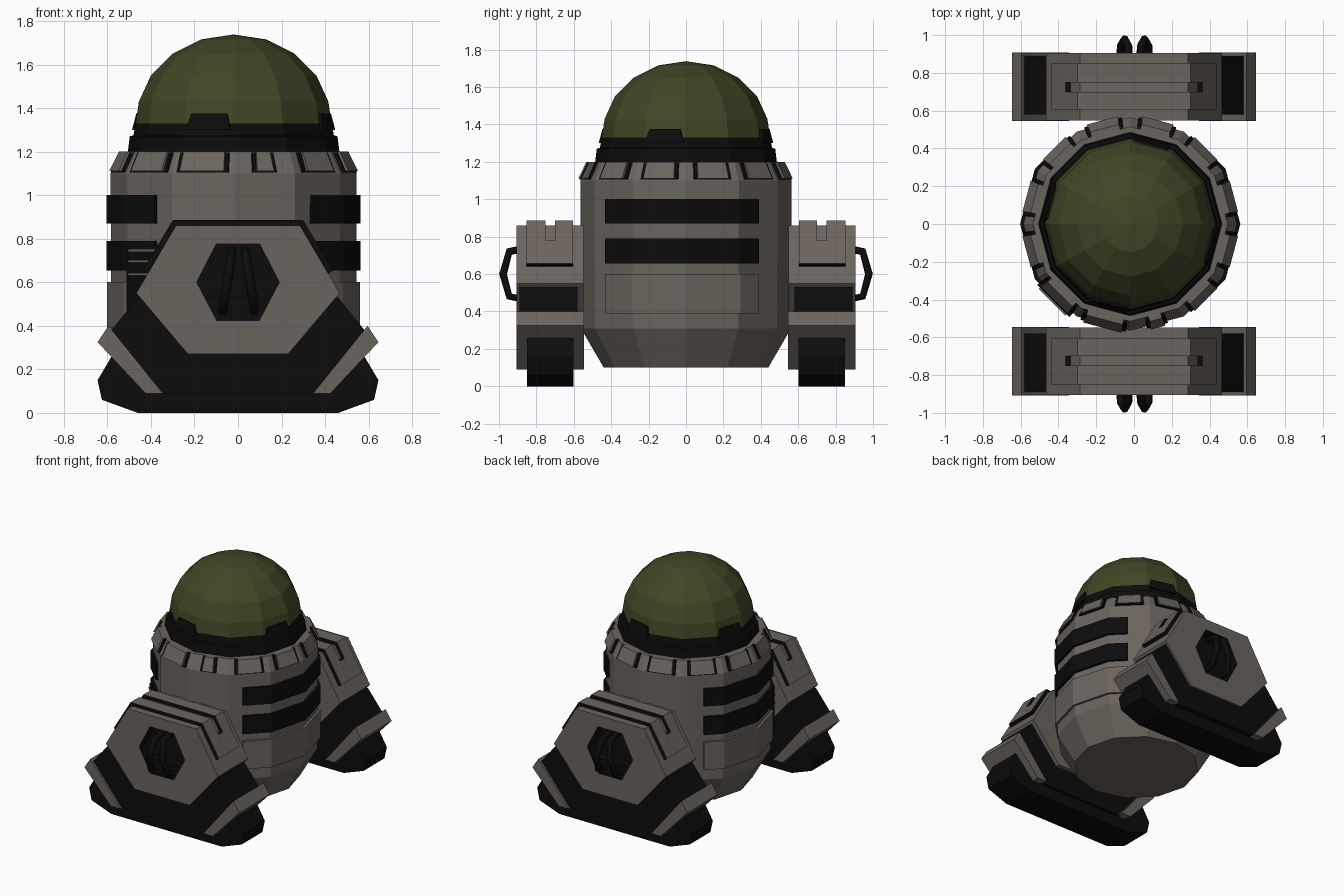
import bpy, bmesh
from math import radians, sin, cos

cube = bpy.data.objects.get("Cube")
if cube:
    bpy.data.objects.remove(cube)

CX = -0.02      # centre of the barrel body
SIDES = 12
STEP = 360 / SIDES


def material(name, rgb):
    m = bpy.data.materials.new(name)
    m.use_nodes = True
    col = (*rgb, 1)
    m.diffuse_color = col
    bsdf = m.node_tree.nodes["Principled BSDF"]
    bsdf.inputs["Base Color"].default_value = col
    bsdf.inputs["Roughness"].default_value = 0.8
    return m


GREY = material("warm grey", (0.145, 0.127, 0.108))
BLACK = material("black", (0.0035, 0.0035, 0.0035))
OLIVE = material("olive glass", (0.052, 0.061, 0.018))


def finish(name, bm, *mats):
    bmesh.ops.remove_doubles(bm, verts=bm.verts, dist=0.0005)
    bmesh.ops.recalc_face_normals(bm, faces=bm.faces)
    me = bpy.data.meshes.new(name)
    bm.to_mesh(me)
    bm.free()
    for m in mats:
        me.materials.append(m)
    ob = bpy.data.objects.new(name, me)
    bpy.context.collection.objects.link(ob)
    return ob


def lathe(name, profile, mat):
    """Twelve-sided turned part from (radius, height) points."""
    bm = bmesh.new()
    rings = []
    for r, z in profile:
        rings.append([bm.verts.new((CX + r * cos(radians(i * STEP)),
                                    r * sin(radians(i * STEP)), z))
                      for i in range(SIDES)])
    for a, b in zip(rings, rings[1:]):
        for i in range(SIDES):
            j = (i + 1) % SIDES
            bm.faces.new((a[i], a[j], b[j], b[i]))
    bm.faces.new(rings[0])
    bm.faces.new(rings[-1])
    return finish(name, bm, mat)


def prism(name, pts, place, lo, hi, *mats, rule=None):
    """Extrude an outline from lo to hi; place maps (u, v, depth) to space."""
    bm = bmesh.new()
    a = [bm.verts.new(place(u, v, lo)) for u, v in pts]
    b = [bm.verts.new(place(u, v, hi)) for u, v in pts]
    caps = [bm.faces.new(a), bm.faces.new(b)]
    n = len(pts)
    for i in range(n):
        j = (i + 1) % n
        f = bm.faces.new((a[i], a[j], b[j], b[i]))
        if rule:
            f.material_index = rule(i)
    if rule:
        for f in caps:
            f.material_index = rule(-1)
    return finish(name, bm, *mats)


def plate(name, angle, z0, z1, w0, w1, r0, r1, thick, mat):
    """Plate on a body face: bottom/top widths and face distances."""
    c, s = cos(radians(angle)), sin(radians(angle))

    def place(u, v, d):
        r = r0 + (r1 - r0) * (v - z0) / (z1 - z0) + d
        return (CX + r * c - u * s, r * s + u * c, v)
    pts = [(-w0 / 2, z0), (w0 / 2, z0), (w1 / 2, z1), (-w1 / 2, z1)]
    return prism(name, pts, place, -0.02, thick, mat)


def wrap(name, z0, z1, a0, a1, r_in, r_out, side, mat):
    """Band that follows the body's flat faces between two angles."""
    angles = [a0] + [a for a in range(-180, 181, 30) if a0 < a < a1] + [a1]

    def point(a, r):
        k = r * cos(radians(STEP / 2)) / cos(radians(a % STEP - STEP / 2))
        return k * cos(radians(a)), k * sin(radians(a))
    pts = [point(a, r_out) for a in angles]
    pts += [point(a, r_in) for a in reversed(angles)]
    return prism(name, pts, lambda u, v, d: (CX + side * u, v, d), z0, z1, mat)


# Body, collar and dome
lathe("body", [(0.44, 0.1), (0.562, 0.31), (0.565, 1.1), (0.515, 1.2)], GREY)
lathe("collar", [(0.487, 1.19), (0.477, 1.27), (0.46, 1.275), (0.45, 1.33)], BLACK)
lathe("dome", [(0.45, 1.33), (0.435, 1.43), (0.38, 1.55), (0.28, 1.65),
               (0.15, 1.715), (0.0, 1.738)], OLIVE)
for a in range(75, 360, 90):
    plate("collar_tab", a, 1.3, 1.375, 0.21, 0.17, 0.44, 0.425, 0.015, BLACK)

# Shoulder panels with dark frames
for i in range(SIDES):
    a = 15 + i * STEP
    w = {285: 0.08, 255: 0.21, 225: 0.2}.get(a, 0.17)
    plate("panel_frame", a, 1.105, 1.197, w + 0.035, w + 0.02, 0.546, 0.503, 0.012, BLACK)
    plate("shoulder_panel", a, 1.112, 1.2, w, w - 0.015, 0.546, 0.503, 0.022, GREY)

# Side bands and lower side panels
for side in (1, -1):
    for z0, z1 in ((0.87, 1.0), (0.655, 0.79)):
        wrap("side_band", z0, z1, -50, 44, 0.54, 0.583, side, BLACK)
    wrap("side_panel", 0.39, 0.6, -50, 44, 0.54, 0.581, side, GREY)

# Service hatch
plate("hatch", 225, 0.4, 0.77, 0.24, 0.24, 0.55, 0.55, 0.027, BLACK)
for z in (0.63, 0.69, 0.74):
    plate("hatch_bar", 225, z, z + 0.012, 0.2, 0.2, 0.57, 0.57, 0.015, GREY)


def mirrored(half):
    return half + [(-x, z) for x, z in reversed(half)]


HEX = mirrored([(0.23, 0.27), (0.467, 0.55), (0.285, 0.86)])
HOLE = mirrored([(0.098, 0.425), (0.19, 0.6), (0.1, 0.775)])
UPPER = mirrored([(0.36, 0.09), (0.585, 0.375), (0.46, 0.53)])
FOOT = mirrored([(0.46, 0), (0.625, 0.06), (0.645, 0.15), (0.58, 0.26), (0.4, 0.27)])
GUARD = [(0.345, 0.09), (0.425, 0.09), (0.645, 0.325), (0.595, 0.4)]
BAND = [(0.438, 0.655), (0.299, 0.885), (-0.299, 0.885), (-0.438, 0.655),
        (-0.415, 0.64), (-0.285, 0.86), (0.285, 0.86), (0.415, 0.64)]
BAND_END = [(0.438, 0.655), (0.363, 0.78), (0.335, 0.775), (0.415, 0.64)]


def hex_housing(place):
    """Hexagonal block with a dark hexagonal recess in its outer face."""
    bm = bmesh.new()

    def ring(pts, d):
        return [bm.verts.new(place(u, v, d)) for u, v in pts]
    loops = [ring(HEX, 0.548), ring(HEX, 0.905), ring(HOLE, 0.905), ring(HOLE, 0.82)]
    bm.faces.new(loops[0])
    bm.faces.new(loops[-1]).material_index = 1
    for k, (a, b) in enumerate(zip(loops, loops[1:])):
        for i in range(6):
            j = (i + 1) % 6
            f = bm.faces.new((a[i], a[j], b[j], b[i]))
            f.material_index = int(k == 2)
    finish("leg_housing", bm, GREY, BLACK)


def handle(s, side):
    """Bent bar inside the recess."""
    cu = bpy.data.curves.new("handle", "CURVE")
    cu.dimensions = "3D"
    cu.bevel_depth = 0.022
    cu.bevel_resolution = 1
    cu.use_fill_caps = True
    sp = cu.splines.new("POLY")
    path = [(0.84, 0.46), (0.945, 0.48), (0.978, 0.6), (0.945, 0.72), (0.84, 0.74)]
    sp.points.add(len(path) - 1)
    for p, (y, z) in zip(sp.points, path):
        x = side * (0.075 - 0.045 * (z - 0.46) / 0.28) + 0.003
        p.co = (x, s * y, z, 1)
    cu.materials.append(BLACK)
    bpy.context.collection.objects.link(bpy.data.objects.new("handle", cu))


# Front and back legs
for s in (-1, 1):
    def place(u, v, d, s=s):
        return (u, s * d, v)

    def flipped(u, v, d, s=s):
        return (-u, s * d, v)
    hex_housing(place)
    prism("ankle", UPPER, place, 0.58, 0.89, BLACK)
    prism("foot", FOOT, place, 0.602, 0.85, BLACK)
    for lo, hi in ((0.605, 0.70), (0.75, 0.852)):
        prism("top_band", BAND, place, lo, hi, GREY, BLACK,
              rule=lambda i: 0 if i in (0, 1, 2) else 1)
    for put, side in ((place, 1), (flipped, -1)):
        prism("foot_guard", GUARD, put, 0.545, 0.907, GREY)
        prism("band_end", BAND_END, put, 0.70, 0.75, GREY, BLACK,
              rule=lambda i: 0 if i == 0 else 1)
        handle(s, side)
